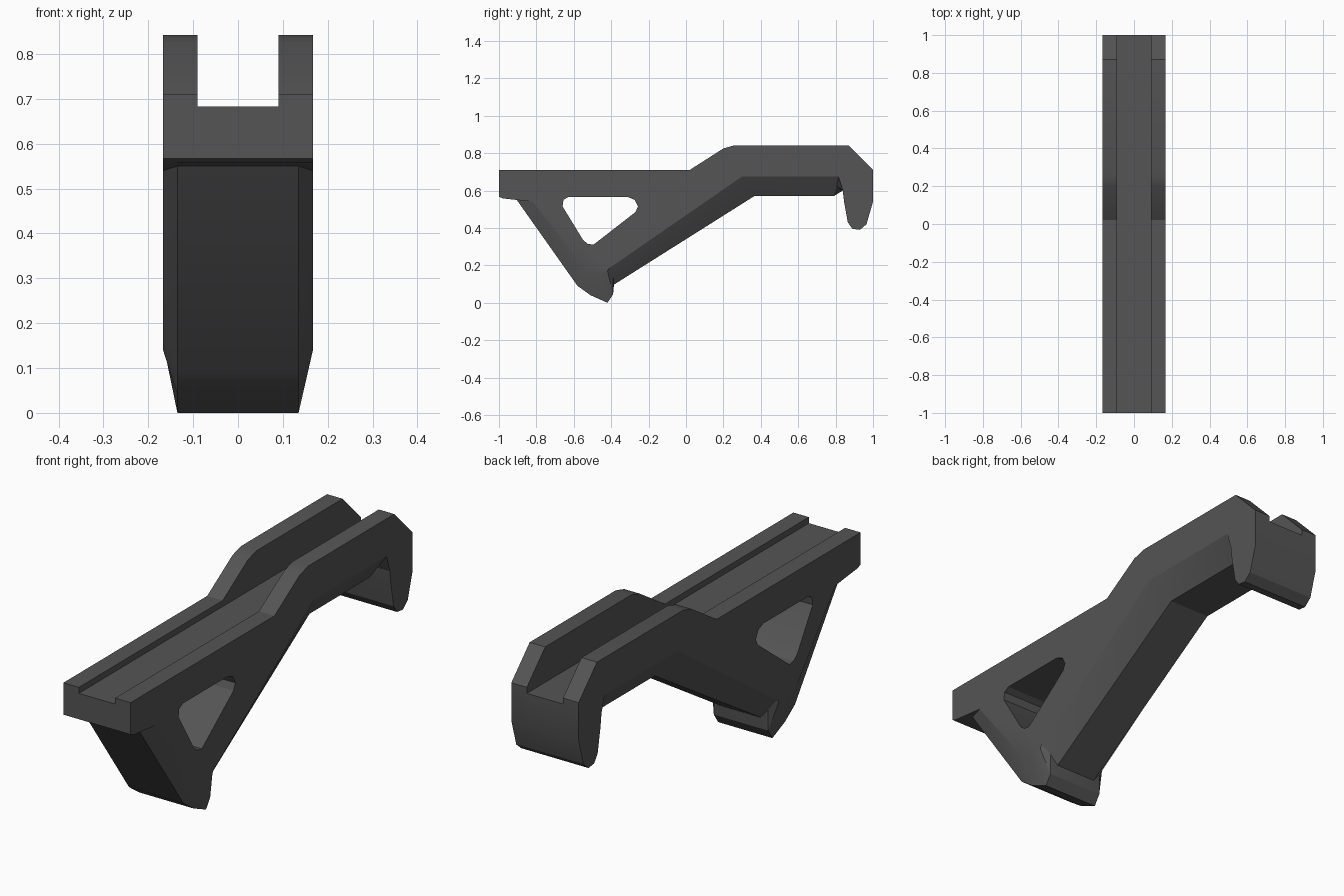
import bpy, bmesh
from math import radians

if "Cube" in bpy.data.objects:
    bpy.data.objects.remove(bpy.data.objects["Cube"])


def loft(name, layers):
    """Skin a stack of (x, [(y, z), ...]) profiles into a closed solid."""
    bm = bmesh.new()
    rings = [[bm.verts.new((x, y, z)) for y, z in prof] for x, prof in layers]
    n = len(rings[0])
    for a, b in zip(rings, rings[1:]):
        for i in range(n):
            j = (i + 1) % n
            bm.faces.new((a[i], a[j], b[j], b[i]))
    bm.faces.new(rings[0])
    bm.faces.new(rings[-1])
    bmesh.ops.recalc_face_normals(bm, faces=bm.faces)
    me = bpy.data.meshes.new(name)
    bm.to_mesh(me)
    bm.free()
    ob = bpy.data.objects.new(name, me)
    bpy.context.collection.objects.link(ob)
    return ob


def cut(target, cutter):
    mod = target.modifiers.new("cut", 'BOOLEAN')
    mod.operation = 'DIFFERENCE'
    mod.solver = 'EXACT'
    mod.object = cutter
    cutter.hide_render = True
    bpy.context.view_layer.objects.active = target
    bpy.ops.object.modifier_apply(modifier=mod.name)
    bpy.data.objects.remove(cutter)


# Top rail, stepped rear and rear hook: same outline across the full width
shared = [(-1, .567), (-1, .71), (.02, .71), (.2, .825), (.26, .842), (.87, .842),
          (1, .71), (1, .54), (.965, .42), (.93, .39), (.89, .395),
          (.865, .43), (.845, .54), (.838, .6)]
# Underside: edge of the flat side, middle of the bevel, lowest face
side = [(.815, .675), (.3, .675), (-.41, .185), (-.42, .17), (-.435, .155),
        (-.47, .14), (-.535, .18), (-.82, .54), (-.98, .558)]
foot = [(-.39, .045), (-.42, 0), (-.51, .04), (-.58, .09), (-.905, .55), (-.98, .558)]
bevel = [(.805, .625), (.335, .625), (-.39, .14)] + foot
low = [(.79, .57), (.365, .57), (-.385, .097)] + foot

half = [(.1, low), (.135, bevel), (.167, side)]
layers = [(-x, shared + p) for x, p in reversed(half)] + [(x, shared + p) for x, p in half]
grip = loft("angled_grip_body", layers)

# Rail channel along the top
box = [(-1.2, .683), (-1.2, 1.1), (1.2, 1.1), (1.2, .683)]
cut(grip, loft("channel_cutter", [(-.09, box), (.09, box)]))

# Rounded triangular window through the sides
window = [(-.63, .565), (-.31, .565), (-.275, .55), (-.257, .515), (-.27, .485),
          (-.495, .31), (-.525, .315), (-.55, .335), (-.66, .515), (-.655, .55)]
cut(grip, loft("window_cutter", [(-.3, window), (.3, window)]))

# Dark polymer finish
mat = bpy.data.materials.new("dark_polymer")
mat.diffuse_color = (.09, .09, .09, 1)
mat.use_nodes = True
mat.node_tree.nodes["Principled BSDF"].inputs["Base Color"].default_value = mat.diffuse_color
grip.data.materials.clear()
grip.data.materials.append(mat)

# Soften the shallow bevels only
bpy.ops.object.select_all(action='DESELECT')
grip.select_set(True)
bpy.context.view_layer.objects.active = grip
bpy.ops.object.shade_smooth_by_angle(angle=radians(20))
